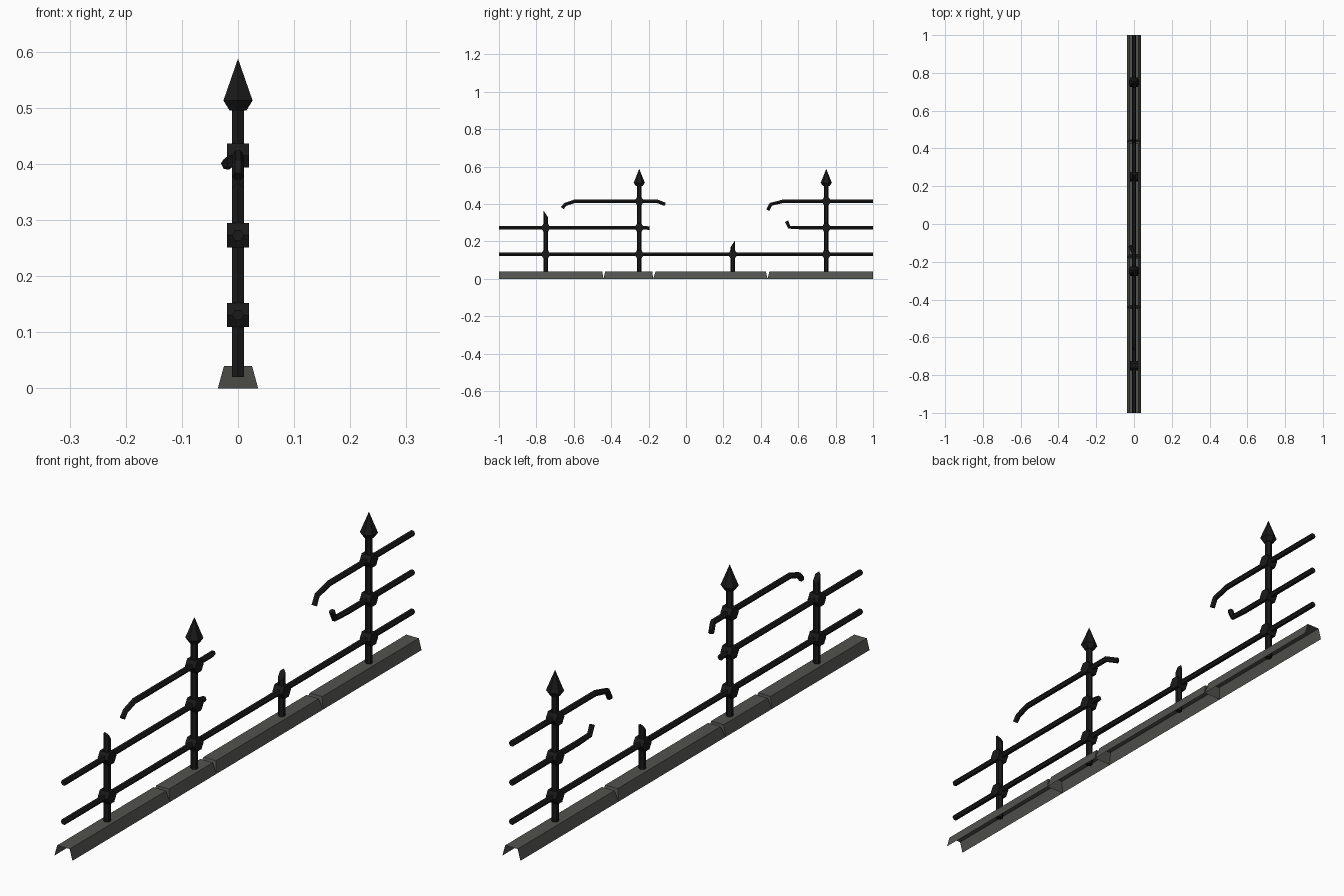
import bpy, bmesh, math
from mathutils import Vector

if "Cube" in bpy.data.objects:
    bpy.data.objects.remove(bpy.data.objects["Cube"])


def material(name, rgb):
    m = bpy.data.materials.new(name)
    m.diffuse_color = (*rgb, 1)
    m.use_nodes = True
    m.node_tree.nodes["Principled BSDF"].inputs["Base Color"].default_value = m.diffuse_color
    return m


IRON = material("black_iron", (0.010, 0.010, 0.010))
STONE = material("grey_stone", (0.085, 0.085, 0.076))


def finish(name, bm, mat, normals=True):
    if normals:
        bmesh.ops.recalc_face_normals(bm, faces=bm.faces)
    me = bpy.data.meshes.new(name)
    bm.to_mesh(me)
    bm.free()
    me.materials.append(mat)
    ob = bpy.data.objects.new(name, me)
    bpy.context.collection.objects.link(ob)
    return ob


def skin(bm, rings, caps=True):
    """Bridge successive closed rings of points, capping both ends."""
    vs = [[bm.verts.new(p) for p in r] for r in rings]
    n = len(vs[0])
    for a, b in zip(vs, vs[1:]):
        for i in range(n):
            j = (i + 1) % n
            bm.faces.new((a[i], a[j], b[j], b[i]))
    if caps:
        bm.faces.new(vs[0])
        bm.faces.new(vs[-1])


def hex_ring(y, z, r, slope=0.0):
    # horizontal hexagon with corners pointing along y, optionally tilted
    pts = []
    for k in range(6):
        a = math.pi / 2 + k * math.pi / 3
        dy = r * math.sin(a)
        pts.append((r * math.cos(a), y + dy, z + slope * dy))
    return pts


def post(name, y, top, slope=0.0):
    bm = bmesh.new()
    skin(bm, [hex_ring(y, 0.02, 0.0125), hex_ring(y, top, 0.0125, slope)])
    finish(name, bm, IRON)


def finial(name, y):
    bm = bmesh.new()
    skin(bm, [hex_ring(y, 0.495, 0.017), hex_ring(y, 0.513, 0.030),
              hex_ring(y, 0.587, 0.0003)])
    finish(name, bm, IRON)


def collar(name, y, z, r=0.025):
    bm = bmesh.new()
    skin(bm, [[(x, y + r * math.cos(k * math.pi / 3), z + r * math.sin(k * math.pi / 3))
               for k in range(6)] for x in (-0.02, 0.02)])
    finish(name, bm, IRON)


def rail(name, pts, r=0.0105):
    # hexagonal bar following a path that runs mostly along y
    P = [Vector(p) for p in pts]
    rings = []
    for i, p in enumerate(P):
        d_in = (p - P[max(i - 1, 0)]).normalized()
        d_out = (P[min(i + 1, len(P) - 1)] - p).normalized()
        t = (d_in + d_out).normalized()
        up = Vector((1, 0, 0)).cross(t).normalized()
        side = t.cross(up)
        rings.append([p + r * (math.cos(k * math.pi / 3) * side + math.sin(k * math.pi / 3) * up)
                      for k in range(6)])
    bm = bmesh.new()
    skin(bm, rings)
    finish(name, bm, IRON)


# stone kerb: hollow underneath, four lengths split by V-shaped cracks
def kerb(name, b0, t0, b1, t1, cap0, cap1):
    bm = bmesh.new()
    ends = [[bm.verts.new(p) for p in ((-0.036, b, 0), (-0.025, t, 0.04),
                                       (0.025, t, 0.04), (0.036, b, 0))]
            for b, t in ((b0, t0), (b1, t1))]
    a, c = ends
    for i in range(3):
        bm.faces.new((a[i], a[i + 1], c[i + 1], c[i]))
    if cap0:
        bm.faces.new(a[::-1])
    if cap1:
        bm.faces.new(c)
    bm.normal_update()
    if bm.faces[:][1].normal.z < 0:
        bmesh.ops.reverse_faces(bm, faces=bm.faces)
    finish(name, bm, STONE, False)


cracks = [(-1, -1, -1), (-0.441, -0.448, -0.432), (-0.176, -0.18, -0.162),
          (0.436, 0.427, 0.446), (1, 1, 1)]
for i in range(4):
    p, q = cracks[i], cracks[i + 1]
    kerb(f"stone_kerb_{i + 1}", p[0], p[2], q[0], q[1], i > 0, i < 3)

# posts: two whole with spear tips, two snapped off
LOW, MID, HIGH = 0.131, 0.273, 0.415
post("broken_post_tall", -0.75, 0.348, -1.5)
post("broken_post_short", 0.25, 0.187, 1.5)
for i, y in enumerate((-0.25, 0.75)):
    post(f"whole_post_{i + 1}", y, 0.50)
    finial(f"spear_tip_{i + 1}", y)

# collars where rails cross posts
for y, levels in ((-0.75, (LOW, MID)), (-0.25, (LOW, MID, HIGH)),
                  (0.25, (LOW,)), (0.75, (LOW, MID, HIGH))):
    for z in levels:
        collar("rail_collar", y, z)

# rails, with bent broken ends
rail("lower_rail", [(0, -1, LOW), (0, 1, LOW)])
rail("middle_rail_left", [(0, -1, MID), (0, -0.215, MID), (0, -0.195, MID - 0.003)])
rail("middle_rail_right", [(0, 0.538, 0.308), (0, 0.552, MID + 0.003), (0, 0.62, MID), (0, 1, MID)])
rail("upper_rail_left", [(0, -0.662, 0.378), (0, -0.645, 0.398), (0, -0.595, HIGH),
                         (0, -0.155, HIGH), (-0.021, -0.115, 0.399)])
rail("upper_rail_right", [(0, 0.437, 0.367), (0, 0.453, 0.398), (0, 0.52, HIGH), (0, 1, HIGH)])
